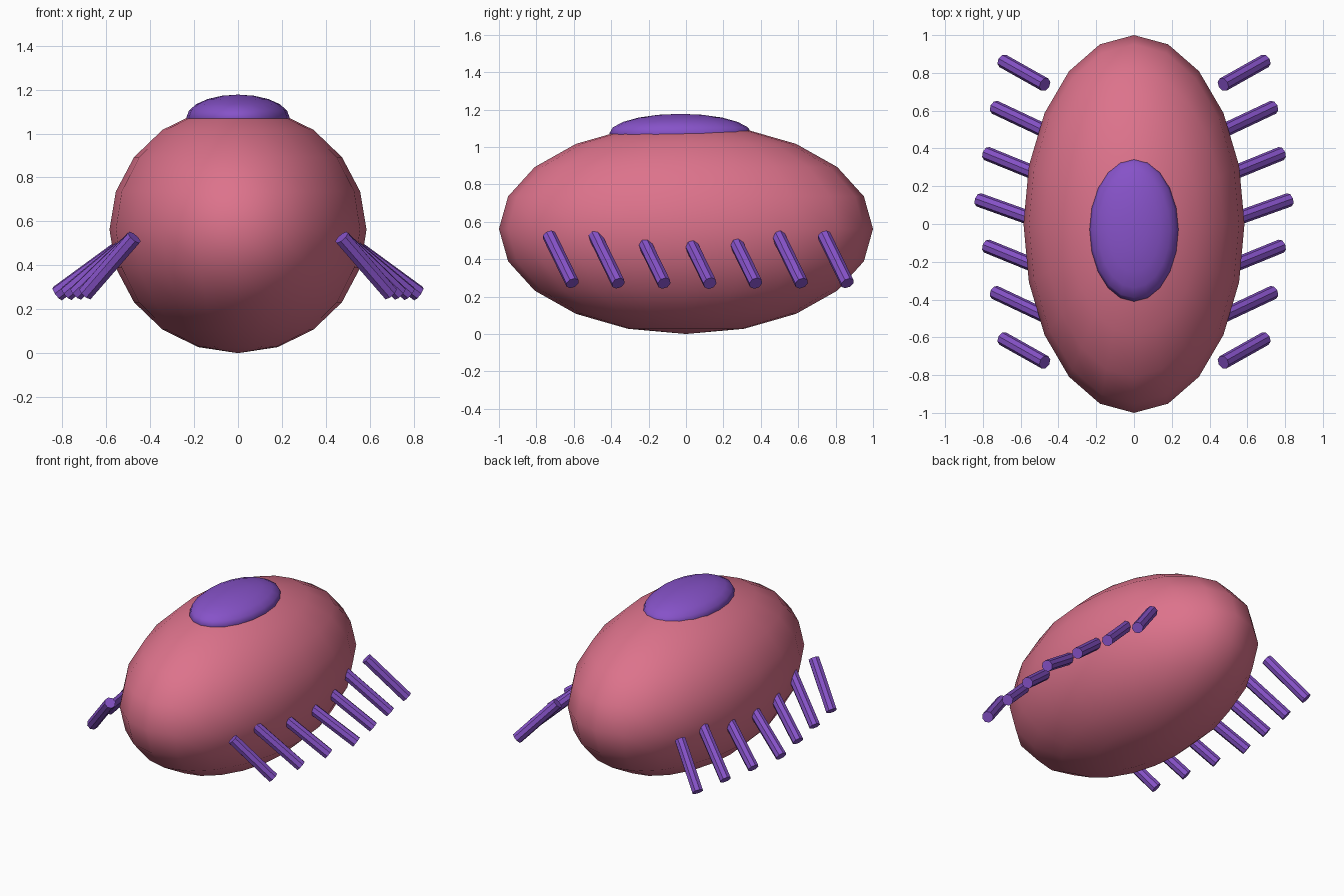
import bpy
from mathutils import Vector

if "Cube" in bpy.data.objects:
    bpy.data.objects.remove(bpy.data.objects["Cube"])


def material(name, color):
    m = bpy.data.materials.new(name)
    m.diffuse_color = color
    m.use_nodes = True
    m.node_tree.nodes["Principled BSDF"].inputs["Base Color"].default_value = m.diffuse_color
    return m


pink = material("pink", (0.72, 0.17, 0.26, 1))
purple = material("purple", (0.24, 0.085, 0.58, 1))


def ellipsoid(name, centre, radii, mat):
    bpy.ops.mesh.primitive_uv_sphere_add(segments=20, ring_count=10, radius=1, location=centre)
    ob = bpy.context.object
    ob.name = name
    ob.scale = radii
    bpy.ops.object.transform_apply(location=False, rotation=False, scale=True)
    bpy.ops.object.shade_smooth()
    ob.data.materials.append(mat)
    return ob


def rod(name, a, b, radius, mat):
    a, b = Vector(a), Vector(b)
    d = b - a
    bpy.ops.mesh.primitive_cylinder_add(vertices=8, radius=radius, depth=d.length,
                                        location=(a + b) / 2)
    ob = bpy.context.object
    ob.name = name
    ob.rotation_euler = d.to_track_quat('Z', 'Y').to_euler()
    ob.data.materials.append(mat)
    return ob


# Egg-shaped body and the cap half sunk into its back
ellipsoid("body", (0, 0, 0.562), (0.585, 1.0, 0.562), pink)
ellipsoid("back_cap", (0, -0.03, 1.072), (0.235, 0.38, 0.105), purple)

# Seven legs a side, the middle ones reaching furthest out
for side, label in ((1, "right"), (-1, "left")):
    for i in range(-3, 4):
        y = 0.245 * i
        foot_x = 0.822 - 0.0425 * abs(i)
        rod(f"{label}_leg_{i + 4}", (side * 0.472, y + 0.003, 0.527),
            (side * foot_x, y + 0.128, 0.271), 0.037, purple)
